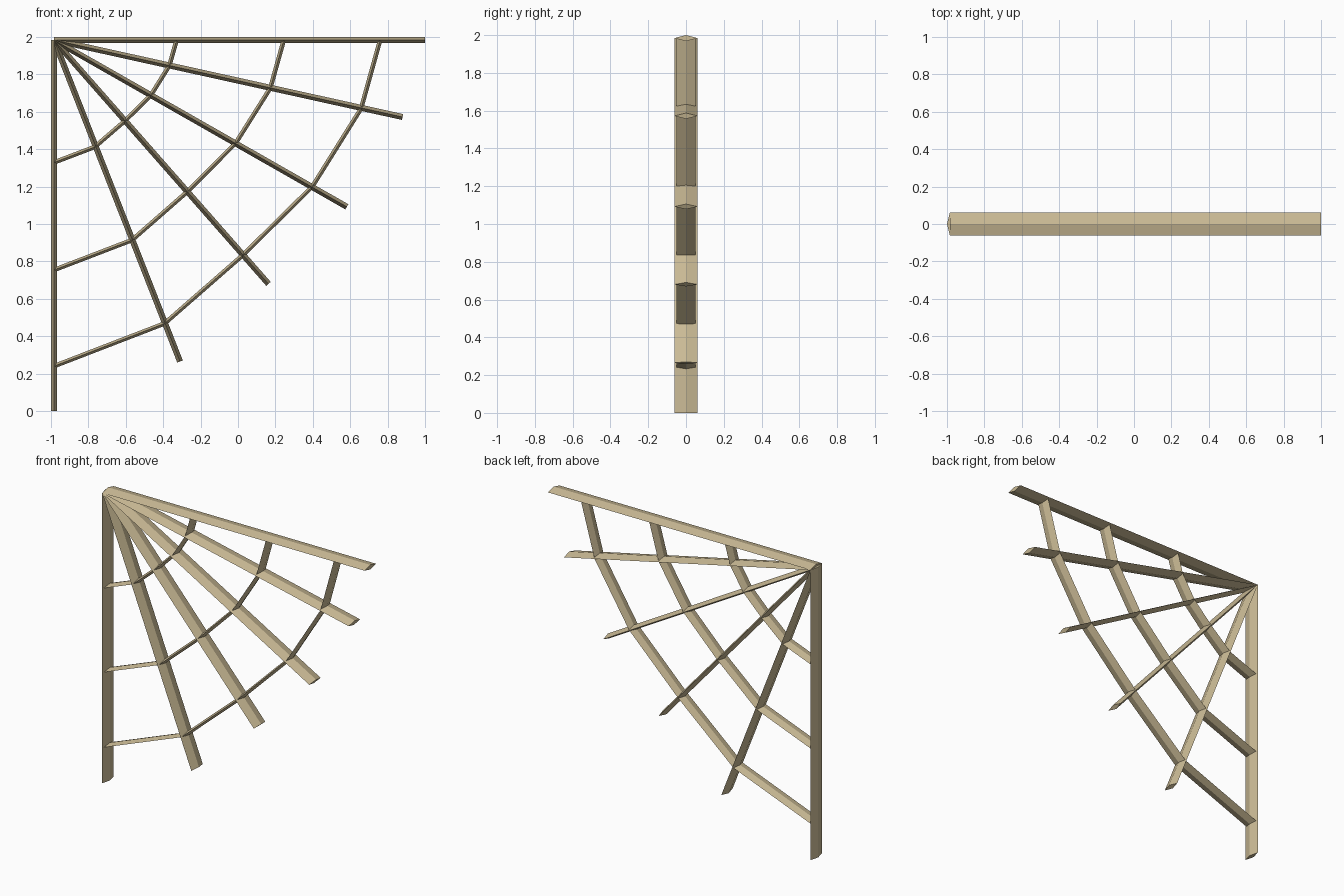
import bpy, bmesh
from mathutils import Vector

if "Cube" in bpy.data.objects:
    bpy.data.objects.remove(bpy.data.objects["Cube"])

mat = bpy.data.materials.new("dusty tan")
mat.diffuse_color = (0.60, 0.50, 0.305, 1)
mat.use_nodes = True
mat.node_tree.nodes["Principled BSDF"].inputs["Base Color"].default_value = mat.diffuse_color


def sweep(name, pts, half_thick, half_depth):
    """Diamond-section bar along a path in the xz plane, with mitred corners."""
    pts = [Vector((x, 0, z)) for x, z in pts]
    dirs = [(b - a).normalized() for a, b in zip(pts, pts[1:])]
    bm = bmesh.new()
    rings = []
    for i, p in enumerate(pts):
        d0, d1 = dirs[max(i - 1, 0)], dirs[min(i, len(dirs) - 1)]
        t = (d0 + d1).normalized()
        n = Vector((-t.z, 0, t.x)) * (half_thick / t.dot(d0))
        y = Vector((0, half_depth, 0))
        rings.append([bm.verts.new(p + o) for o in (n, y, -n, -y)])
    for a, b in zip(rings, rings[1:]):
        for k in range(4):
            j = (k + 1) % 4
            bm.faces.new((a[k], a[j], b[j], b[k]))
    bm.faces.new(rings[0])
    bm.faces.new(rings[-1][::-1])
    bmesh.ops.recalc_face_normals(bm, faces=bm.faces)
    me = bpy.data.meshes.new(name)
    bm.to_mesh(me)
    bm.free()
    me.materials.append(mat)
    ob = bpy.data.objects.new(name, me)
    bpy.context.collection.objects.link(ob)


# Radial spokes fanning out of the upper corner
apex = (-0.984, 1.984)
ends = [(1.0, 1.984), (0.88, 1.572), (0.582, 1.092),
        (0.163, 0.68), (-0.31, 0.265), (-0.984, 0.0)]
for i, e in enumerate(ends):
    sweep(f"spoke_{i + 1}", [apex, e], 0.016, 0.062)

# Cross strands, bending at every spoke
strands = {
    "outer_strand": [(0.76, 1.984), (0.658, 1.617), (0.397, 1.2),
                     (0.025, 0.833), (-0.393, 0.468), (-0.984, 0.24)],
    "middle_strand": [(0.245, 1.984), (0.173, 1.727), (-0.012, 1.433),
                      (-0.272, 1.172), (-0.567, 0.914), (-0.984, 0.754)],
    "inner_strand": [(-0.328, 1.984), (-0.367, 1.847), (-0.465, 1.69),
                     (-0.604, 1.552), (-0.766, 1.412), (-0.984, 1.329)],
}
for name, path in strands.items():
    sweep(name, path, 0.012, 0.049)
